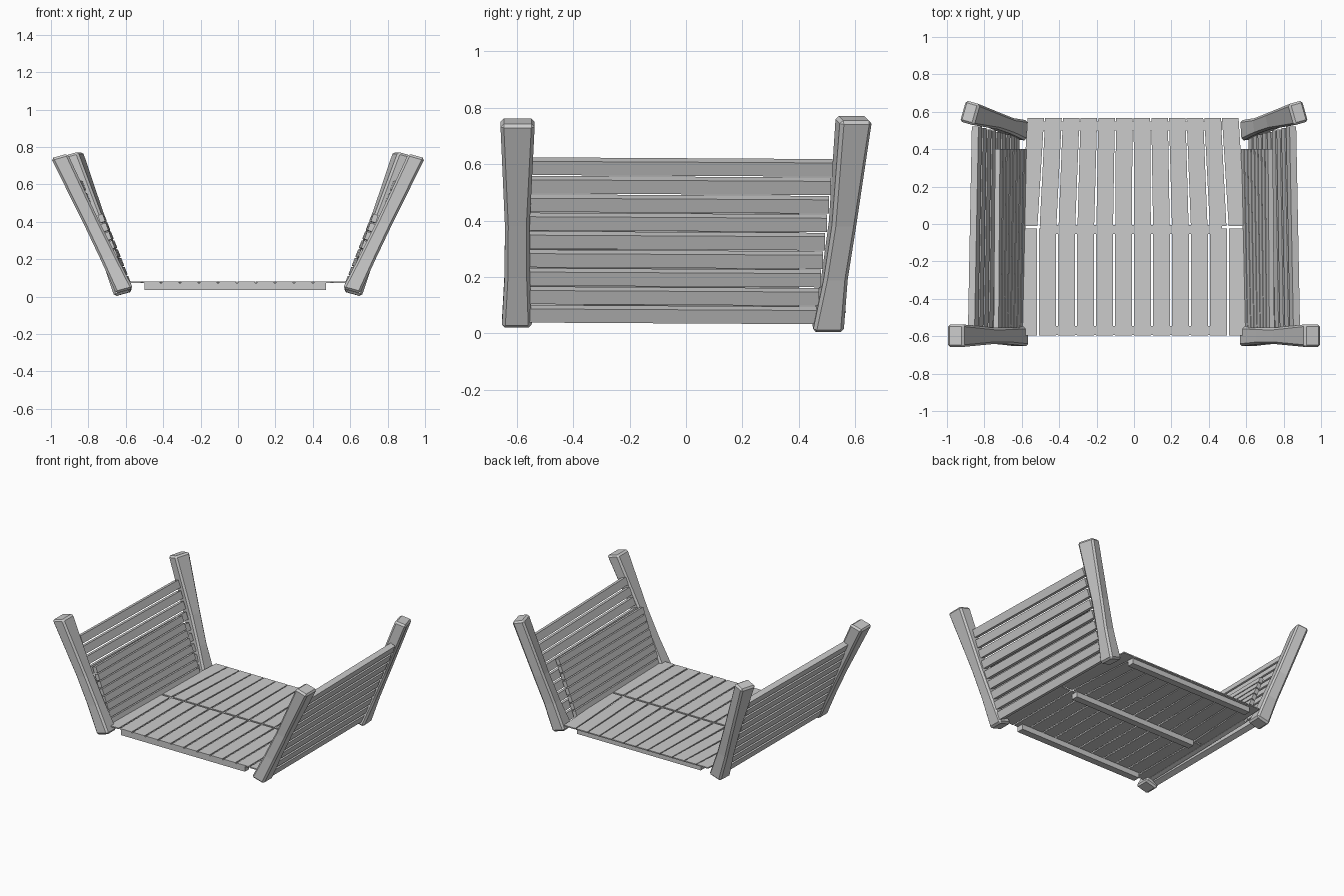
import bpy, bmesh
from mathutils import Vector, Matrix

if "Cube" in bpy.data.objects:
    bpy.data.objects.remove(bpy.data.objects["Cube"])


def new_object(name, bm, bevel=0.0):
    bmesh.ops.recalc_face_normals(bm, faces=bm.faces[:])
    me = bpy.data.meshes.new(name)
    bm.to_mesh(me)
    bm.free()
    ob = bpy.data.objects.new(name, me)
    bpy.context.collection.objects.link(ob)
    if bevel:
        m = ob.modifiers.new("bevel", 'BEVEL')
        m.width = bevel
        m.segments = 1
        m.limit_method = 'ANGLE'
        m.angle_limit = 0.8
    return ob


def loft(bm, rings):
    """Skin a chain of four-cornered rings and cap both ends."""
    vs = [[bm.verts.new(p) for p in r] for r in rings]
    for a, b in zip(vs, vs[1:]):
        for i in range(4):
            j = (i + 1) % 4
            bm.faces.new((a[i], a[j], b[j], b[i]))
    bm.faces.new(vs[0])
    bm.faces.new(vs[-1])


def ring(c, u, v):
    c, u, v = Vector(c), Vector(u), Vector(v)
    return [c - u - v, c + u - v, c + u + v, c - u + v]


def lerp(a, b, t):
    return a + (b - a) * t


def post(name, side, sections):
    # each section: x, y, z, half width, half depth, twist in degrees
    bm = bmesh.new()
    rings = []
    for x, y, z, hx, hy, rot in sections:
        r = Matrix.Rotation(rot * 0.0174533, 3, 'Z')
        pts = ring((x, y, z), r @ (Vector((0.96, 0, -0.27)) * hx),
                   r @ Vector((0, hy, 0)))
        rings.append([(p.x * side, p.y, p.z) for p in pts])
    loft(bm, rings)
    new_object(name, bm, 0.012)


def slats(name, side, n, half_h, half_t, front, back, drop):
    # front and back: y, x at bottom, x at top, z at bottom, z at top, y shift
    bm = bmesh.new()
    for i in range(n):
        t = i / (n - 1)
        rings = []
        for k, (y, x0, x1, z0, z1, dy) in enumerate((front, back)):
            up = Vector((x1 - x0, 0, z1 - z0)).normalized()
            out = Vector((up.z, 0, -up.x))
            c = (lerp(x0, x1, t), y + dy * t, lerp(z0, z1, t) - k * drop)
            rings.append([(p.x * side, p.y, p.z)
                          for p in ring(c, out * half_t, up * half_h)])
        loft(bm, rings)
    new_object(name, bm)


for side, label in ((-1, "left"), (1, "right")):
    # corner posts, waisted and leaning outwards
    post("front_post_" + label, side, [
        (0.606, -0.600, 0.030, 0.048, 0.053, 0),
        (0.694, -0.598, 0.211, 0.043, 0.045, 0),
        (0.782, -0.598, 0.392, 0.041, 0.044, 0),
        (0.955, -0.597, 0.752, 0.046, 0.061, 0)])
    post("back_post_" + label, side, [
        (0.613, 0.502, 0.014, 0.048, 0.055, 3),
        (0.680, 0.527, 0.200, 0.043, 0.043, 7),
        (0.748, 0.555, 0.390, 0.041, 0.044, 11),
        (0.880, 0.595, 0.763, 0.041, 0.059, 16)])
    # outer side wall boards
    slats("side_wall_" + label, side, 9, 0.026, 0.019,
          (-0.575, 0.648, 0.860, 0.070, 0.593, 0.03),
          (0.465, 0.638, 0.840, 0.070, 0.593, 0.055), 0.006)
    # shorter inner panel boards
    slats("inner_panel_" + label, side, 8, 0.0215, 0.014,
          (-0.555, 0.612, 0.730, 0.085, 0.418, 0.0),
          (0.400, 0.592, 0.722, 0.085, 0.418, 0.0), 0.0)

# floor boards in two rows, the rear row narrowing to the back
bm = bmesh.new()
rows = ((-0.595, 0.1015, 0.0055, -0.024, 0.1015, 0.0055),
        (-0.010, 0.1010, 0.0060, 0.567, 0.0945, 0.0030))
for y0, p0, g0, y1, p1, g1 in rows:
    for i in range(12):
        k = i - 5.5
        loft(bm, [ring((k * p - 0.005, y, 0.076), (p / 2 - g, 0, 0),
                       (0, 0, 0.004))
                  for y, p, g in ((y0, p0, g0), (y1, p1, g1))])
new_object("floor_boards", bm)

# cross beams under the floor
bm = bmesh.new()
for y in (-0.57, -0.03, 0.525):
    loft(bm, [ring((x, y, 0.054), (0, 0.024, 0), (0, 0, 0.019))
              for x in (-0.5, 0.47)])
new_object("floor_beams", bm)
